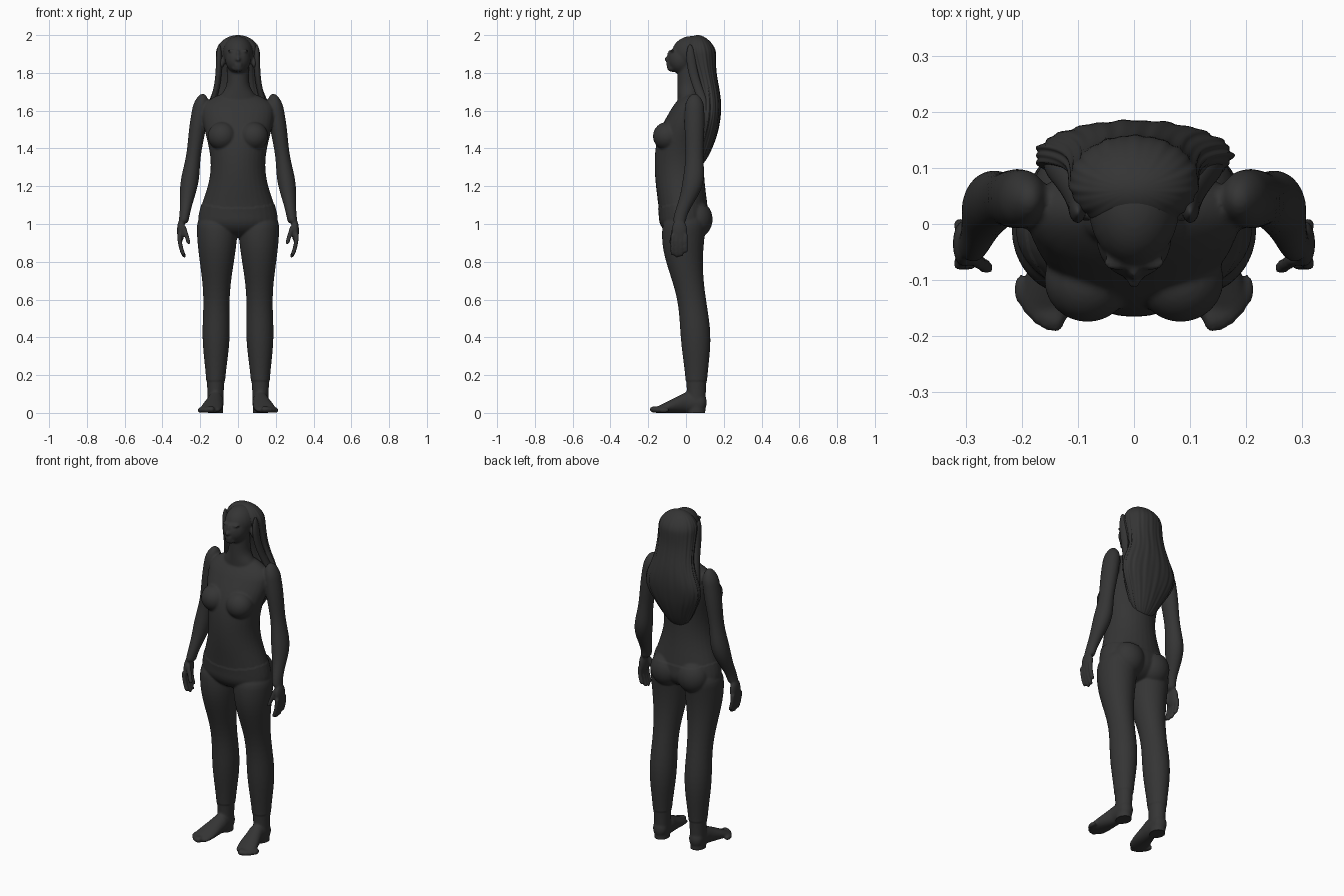
import bpy, bmesh
from math import sin, cos, pi, exp, sqrt
from mathutils import Matrix, Vector

cube = bpy.data.objects.get("Cube")
if cube:
    bpy.data.objects.remove(cube)

charcoal = bpy.data.materials.new("charcoal")
charcoal.use_nodes = True
shade = 0.035
charcoal.diffuse_color = (shade, shade, shade, 1)
principled = charcoal.node_tree.nodes["Principled BSDF"]
principled.inputs["Base Color"].default_value = charcoal.diffuse_color


def bump(value, at, spread):
    """Soft swelling that is one at its centre and fades to zero."""
    return exp(-((value - at) / spread) ** 2)


def rounded(distance, length):
    """Rounds off the end of a tube over the given length."""
    return sqrt(max(0, 1 - max(0, 1 - distance / length) ** 2))


def tube(bm, shape, low, high, low_cap, high_cap, side=1,
         along_y=False, sides=32, steps=48, ridge=None):
    """Closed tube; shape(t) gives centre across, centre, half width, half depth."""
    rings = []
    for k in range(steps + 1):
        # Rings crowd towards the ends, where the tube rounds off
        t = low + (high - low) * (1 - cos(pi * k / steps)) / 2
        across, centre, width, depth = shape(t)
        end = max(rounded(t - low, low_cap) * rounded(high - t, high_cap), 0.01)
        ring = []
        for i in range(sides):
            angle = 2 * pi * i / sides
            size = end * (ridge(angle, t) if ridge else 1)
            u = side * (across + cos(angle) * width * size)
            v = centre + sin(angle) * depth * size
            ring.append(bm.verts.new((u, t, v) if along_y else (u, v, t)))
        rings.append(ring)
    for below, above in zip(rings, rings[1:]):
        for i in range(sides):
            j = (i + 1) % sides
            bm.faces.new((below[i], below[j], above[j], above[i]))
    bm.faces.new(rings[0])
    bm.faces.new(rings[-1])


def ball(bm, centre, radii, side=1):
    x, y, z = centre
    place = Matrix.Translation(Vector((side * x, y, z)))
    bmesh.ops.create_uvsphere(bm, u_segments=24, v_segments=16, radius=1,
                              matrix=place @ Matrix.Diagonal((*radii, 1)))


def finish(name, bm):
    bmesh.ops.recalc_face_normals(bm, faces=bm.faces[:])
    mesh = bpy.data.meshes.new(name)
    bm.to_mesh(mesh)
    bm.free()
    mesh.materials.append(charcoal)
    mesh.shade_smooth()
    obj = bpy.data.objects.new(name, mesh)
    bpy.context.scene.collection.objects.link(obj)
    return obj


def torso(z):
    hips = bump(z, 1, 0.2)
    chest = bump(z, 1.6, 0.2)
    upper_back = bump(z, 1.7, 0.2)
    width = 0.13 + 0.08 * hips + 0.06 * chest
    depth = 0.13 - 0.05 * bump(z, 1.7, 0.15)
    return 0, -0.04 + 0.03 * hips + 0.07 * upper_back, width, depth


def neck(z):
    return 0, 0.015, 0.058 + 0.04 * bump(z, 1.66, 0.05), 0.06


def leg(z):
    calf = bump(z, 0.4, 0.2)
    thigh = bump(z, 1, 0.35)
    width = 0.04 + 0.025 * calf + 0.065 * thigh
    return 0.12 - 0.01 * z, 0.055 - 0.07 * bump(z, 0.9, 0.3), width, width + 0.007


def foot(y):
    toward_toes = min(y, 0)
    half_height = 0.055 + toward_toes / 4
    return 0.12 - 0.18 * toward_toes, half_height, 0.042 + 0.015 * bump(y, -0.11, 0.08), half_height


def arm(z):
    forearm = bump(z, 1.22, 0.12)
    upper_arm = bump(z, 1.55, 0.22)
    radius = 0.025 + 0.02 * forearm + 0.02 * upper_arm
    return 0.2 + 0.15 * (1.6 - z), 0.045 - 0.08 * bump(z, 1, 0.15), radius, radius + 0.008


def thumb(z):
    rise = z - 0.89
    return 0.258 + 0.3 * rise, -0.08 + 0.2 * rise, 0.012, 0.013


def hair_shape(z):
    width = 0.115 + 0.06 * bump(z, 1.57, 0.12)
    depth = 0.06 + 0.025 * bump(z, 1.93, 0.1)
    return 0, 0.055 + 0.07 * bump(z, 1.62, 0.25), width, depth


def strands(angle, z):
    strength = 0.03 * rounded(2 - z, 0.4)
    return 1 + strength * (sin(15 * angle + 5 * z) + sin(26 * angle - 7 * z)) / 2


def side_lock(z):
    return 0.1 + 0.05 * bump(z, 1.55, 0.15), 0.02 + 0.09 * bump(z, 1.55, 0.2), 0.016, 0.025


body = bmesh.new()
tube(body, torso, 0.93, 1.7, 0.1, 0.1)
tube(body, neck, 1.6, 1.86, 0.02, 0.02)

# Head: cranium, face, chin, nose and lips
ball(body, (0, 0.03, 1.905), (0.081, 0.105, 0.09))
ball(body, (0, -0.025, 1.87), (0.067, 0.072, 0.075))
ball(body, (0, -0.07, 1.825), (0.032, 0.03, 0.02))
ball(body, (0, -0.094, 1.872), (0.014, 0.022, 0.012))
ball(body, (0, -0.086, 1.893), (0.009, 0.014, 0.03))
for lip in (1.848, 1.837):
    ball(body, (0, -0.092, lip), (0.022, 0.012, 0.006))

for side in (1, -1):
    # Brow, eye and ear
    ball(body, (0.03, -0.07, 1.916), (0.025, 0.014, 0.007), side)
    ball(body, (0.03, -0.073, 1.893), (0.014, 0.012, 0.008), side)
    ball(body, (0.085, 0.02, 1.855), (0.012, 0.016, 0.03), side)

    # Breast and buttock
    ball(body, (0.083, -0.1, 1.465), (0.077, 0.075, 0.075), side)
    ball(body, (0.088, 0.058, 1.025), (0.09, 0.08, 0.095), side)

    # Leg, foot and toes
    tube(body, leg, -0.1, 1.08, 0.05, 0.1, side)
    tube(body, foot, -0.17, 0.11, 0.02, 0.04, side, along_y=True)
    for i in range(5):
        size = 0.018 - 0.001 * i
        ball(body, (0.14 + 0.015 * i, 0.003 * i * i - 0.165, size), (size, 0.028, size), side)

    # Arm, palm, fingers and thumb
    tube(body, arm, 1, 1.69, 0.02, 0.08, side)
    ball(body, (0.303, -0.035, 0.965), (0.02, 0.042, 0.06), side)
    for i in range(4):
        def finger(z):
            return 0.31 - 2 * (0.94 - z) ** 2, 0.023 * i - 0.071, 0.012, 0.012
        tip = 0.82 + 0.008 * abs(i - 1.2) ** 2
        tube(body, finger, tip, 0.95, 0.015, 0.01, side, sides=12, steps=16)
    tube(body, thumb, 0.89, 1, 0.02, 0.02, side, sides=12, steps=16)

# Blend the parts into one skin
rough = finish("rough_body", body)
blend = rough.modifiers.new("blend", 'REMESH')
blend.mode = 'VOXEL'
blend.voxel_size = 0.0065
soften = rough.modifiers.new("soften", 'SMOOTH')
soften.iterations = 4
bpy.context.view_layer.update()
merged = rough.evaluated_get(bpy.context.evaluated_depsgraph_get())
figure = bmesh.new()
figure.from_mesh(merged.to_mesh())
merged.to_mesh_clear()
bpy.data.objects.remove(rough)

# Raise the trousers from hem to curved waist seam, and flatten the soles
figure.normal_update()
for vert, normal in [(v, v.normal.copy()) for v in figure.verts]:
    x, y, z = vert.co
    seam = 1.083 + 0.65 * x * x
    if 0.17 < z < seam and abs(x) < 0.226:
        vert.co += normal * 0.003
    vert.co.z = max(vert.co.z, 0)
finish("body", figure)

# Long swept-back hair with combed strands
hair = bmesh.new()
tube(hair, hair_shape, 1.31, 2, 0.2, 0.1, sides=128, steps=72, ridge=strands)
finish("hair", hair)

# Locks framing the face
locks = bmesh.new()
for side in (1, -1):
    tube(locks, side_lock, 1.54, 1.95, 0.1, 0.1, side)
finish("side_locks", locks)
